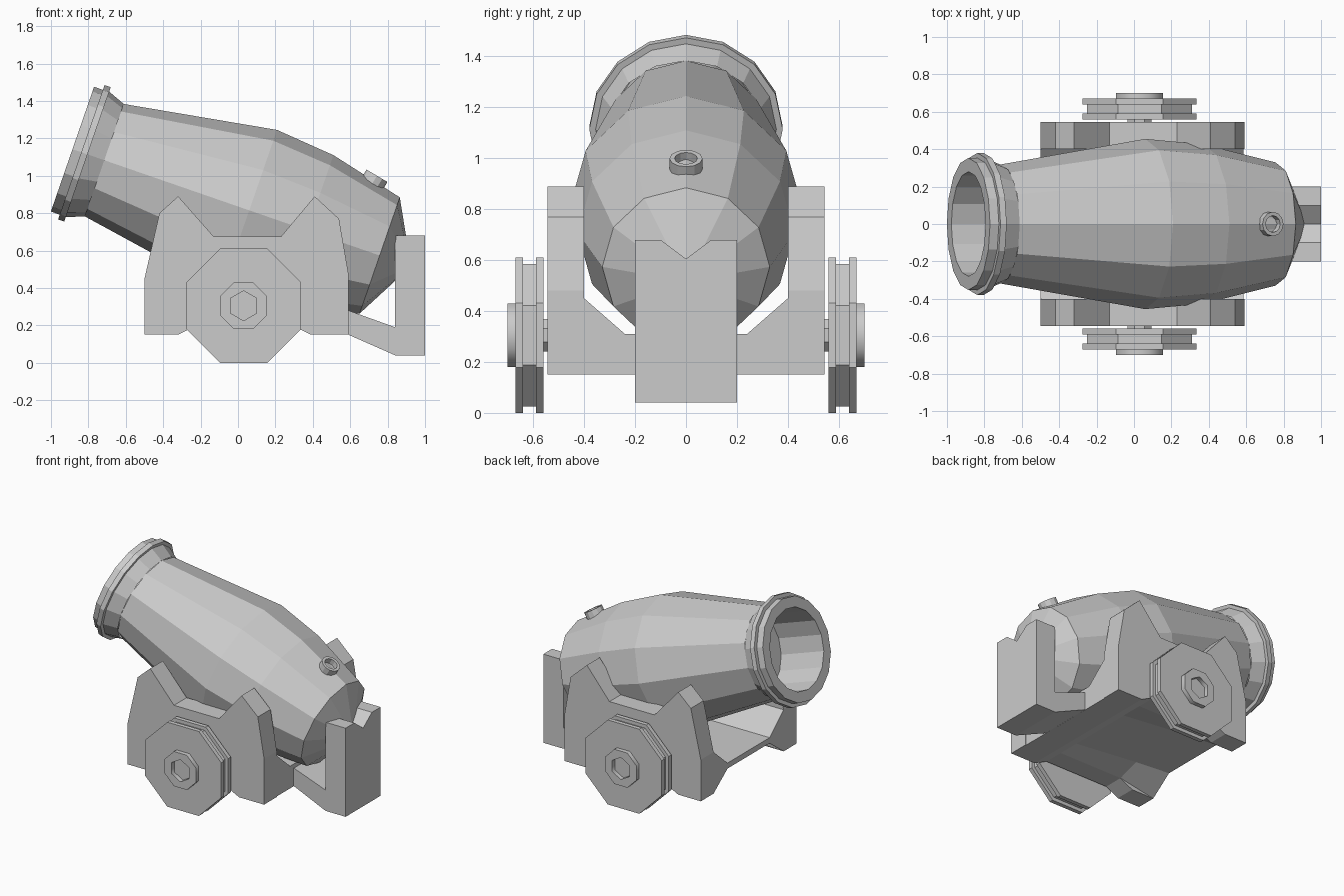
import bpy, bmesh, math
from mathutils import Vector

if "Cube" in bpy.data.objects:
    bpy.data.objects.remove(bpy.data.objects["Cube"])


def finish(name, bm):
    bmesh.ops.recalc_face_normals(bm, faces=bm.faces)
    me = bpy.data.meshes.new(name)
    bm.to_mesh(me)
    bm.free()
    ob = bpy.data.objects.new(name, me)
    bpy.context.collection.objects.link(ob)
    return ob


def lathe(name, profile, sides, origin, axis, up, turn=0.0):
    """Revolve (distance along axis, radius) points; first vertex points along up."""
    o, a, u = Vector(origin), Vector(axis).normalized(), Vector(up).normalized()
    w = a.cross(u)
    bm = bmesh.new()
    rings = []
    for s, r in profile:
        if r == 0:
            rings.append([bm.verts.new(o + a * s)] * sides)
        else:
            rings.append([bm.verts.new(o + a * s + r * (u * math.cos(t) + w * math.sin(t)))
                          for t in (turn + 2 * math.pi * i / sides for i in range(sides))])
    for p, q in zip(rings, rings[1:]):
        for i in range(sides):
            j = (i + 1) % sides
            bm.faces.new(list(dict.fromkeys((p[i], p[j], q[j], q[i]))))
    return finish(name, bm)


def loft(name, sections):
    """Skin matching closed outlines and cap both ends."""
    bm = bmesh.new()
    rings = [[bm.verts.new(p) for p in sec] for sec in sections]
    for p, q in zip(rings, rings[1:]):
        for i in range(len(p)):
            j = (i + 1) % len(p)
            bm.faces.new((p[i], p[j], q[j], q[i]))
    bm.faces.new(rings[0])
    bm.faces.new(rings[-1])
    return finish(name, bm)


def prism_y(name, outline, y0, y1):
    return loft(name, [[(x, y, z) for x, z in outline] for y in (y0, y1)])


# Barrel: tilted body plus stepped muzzle with a hollow bore
centre, axis, up = (0.06, 0, 0.815), (0.945, 0, -0.327), (0.327, 0, 0.945)
lathe("barrel_body", [(-0.82, 0.318), (0, 0.455), (0.329, 0.426), (0.738, 0.329), (0.915, 0)],
      12, centre, axis, up)
lathe("muzzle", [(-0.64, 0), (-0.64, 0.28), (-1.0, 0.28), (-1.0, 0.353), (-0.95, 0.353),
                 (-0.95, 0.38), (-0.915, 0.38), (-0.915, 0.355), (-0.82, 0.318)],
      16, centre, axis, up)

# Fuse vent ring on the breech
lathe("fuse_vent", [(-0.08, 0.065), (0, 0.065), (0, 0.045), (-0.04, 0.045), (-0.04, 0)],
      12, (0.743, 0, 1.0), (0.51, 0, 0.86), (0.86, 0, -0.51))

# Side cheeks
cheek = [(-0.5, 0.15), (-0.5, 0.45), (-0.42, 0.8), (-0.32, 0.89), (-0.13, 0.675),
         (0.23, 0.675), (0.41, 0.89), (0.54, 0.77), (0.59, 0.48), (0.59, 0.15),
         (0.39, 0.15), (0.29, 0.2), (-0.22, 0.2), (-0.32, 0.15)]
for side, s in (("left", -1), ("right", 1)):
    prism_y(f"cheek_{side}", cheek, s * 0.4, s * 0.545)

# Bed between the cheeks, trough on top and arched below at the muzzle end
sections = []
for x, edge, mid in ((-0.5, 0.15, 0.27), (-0.22, 0.2, 0.25), (0.29, 0.2, 0.2),
                     (0.39, 0.15, 0.15), (0.585, 0.15, 0.15)):
    sections.append([(x, y, z) for y, z in
                     ((-0.4, edge), (-0.24, mid), (0.24, mid), (0.4, edge),
                      (0.4, 0.45), (0.24, 0.31), (-0.24, 0.31), (-0.4, 0.45))])
loft("bed", sections)

# Trail arm and notched rear block
prism_y("trail_arm", [(0.5, 0.16), (0.59, 0.15), (0.84, 0.04), (0.84, 0.19),
                      (0.59, 0.28), (0.5, 0.28)], -0.2, 0.2)
block = [(-0.2, 0.04), (0.2, 0.04), (0.2, 0.68), (0.1, 0.68), (0, 0.605), (-0.1, 0.68), (-0.2, 0.68)]
loft("rear_block", [[(x, y, z) for y, z in block] for x in (0.84, 1.0)])

# Grooved octagonal wheels, axle stubs and hubs with a hexagonal socket
eighth = math.pi / 8
k = 1 / math.cos(eighth)
for side, s in (("left", -1), ("right", 1)):
    origin = (0.03, 0, 0.305)
    lathe(f"wheel_{side}", [(0.56, 0), (0.56, 0.305 * k), (0.59, 0.305 * k), (0.59, 0.28 * k),
                            (0.64, 0.28 * k), (0.64, 0.305 * k), (0.67, 0.305 * k), (0.67, 0)],
          8, origin, (0, s, 0), (0, 0, 1), eighth)
    lathe(f"axle_{side}", [(0.5, 0.07), (0.58, 0.07)], 8, origin, (0, s, 0), (0, 0, 1), eighth)
    cu = bpy.data.curves.new(f"hub_{side}", 'CURVE')
    cu.dimensions, cu.fill_mode, cu.extrude = '2D', 'BOTH', 0.016
    for n, r, turn in ((8, 0.125 * k, eighth), (6, 0.08, math.pi / 2)):
        sp = cu.splines.new('POLY')
        sp.points.add(n - 1)
        sp.use_cyclic_u = True
        for i, p in enumerate(sp.points):
            t = turn + 2 * math.pi * i / n
            p.co = (r * math.cos(t), r * math.sin(t), 0, 1)
    hub = bpy.data.objects.new(f"hub_{side}", cu)
    bpy.context.collection.objects.link(hub)
    hub.location = (0.03, s * 0.685, 0.305)
    hub.rotation_euler = (math.pi / 2, 0, 0)
